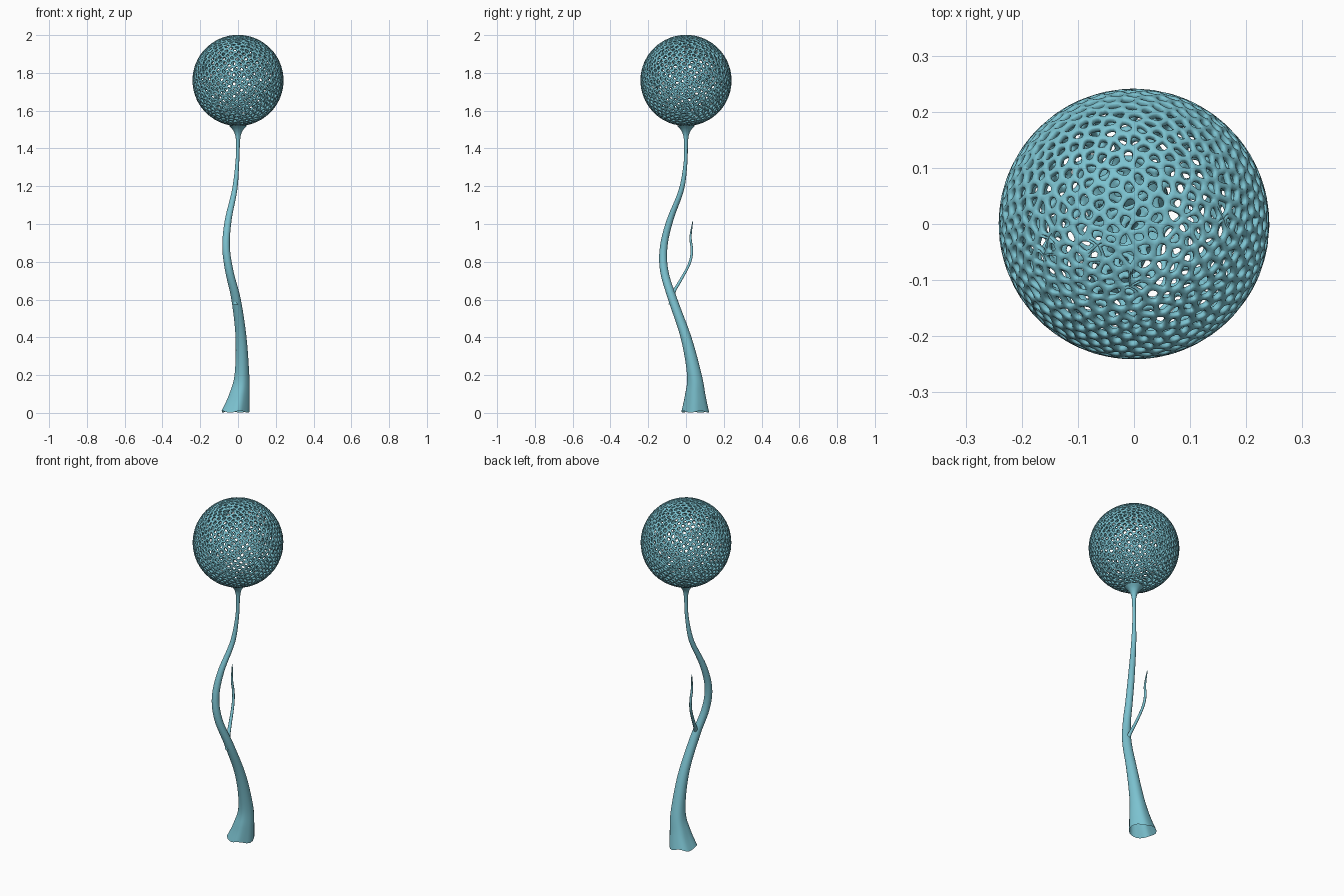
import bpy, bmesh, math, random
from mathutils import Vector

if "Cube" in bpy.data.objects:
    bpy.data.objects.remove(bpy.data.objects["Cube"])

random.seed(4)
teal = bpy.data.materials.new("soft teal")
teal.diffuse_color = (0.2, 0.54, 0.63, 1)
teal.use_nodes = True
teal.node_tree.nodes["Principled BSDF"].inputs["Base Color"].default_value = teal.diffuse_color


def finish(bm, name):
    me = bpy.data.meshes.new(name)
    bm.to_mesh(me)
    bm.free()
    me.materials.append(teal)
    me.shade_smooth()
    ob = bpy.data.objects.new(name, me)
    bpy.context.collection.objects.link(ob)
    return ob


def catmull(a, b, c, d, t):
    return 0.5 * (2 * b + (c - a) * t + (2 * a - 5 * b + 4 * c - d) * t * t
                  + (3 * b - a - 3 * c + d) * t ** 3)


def tube(name, path, sides, steps, lobes=0.0, close_tip=False):
    """Horizontal rings along a smoothed path of (x, y, z, radius)."""
    pts = [Vector(p) for p in path]
    pts = [pts[0]] + pts + [pts[-1]]
    samples = [catmull(*pts[i:i + 4], s / steps)
               for i in range(len(pts) - 3) for s in range(steps)] + [pts[-1]]
    bm = bmesh.new()
    rings = []
    for p in samples:
        fade = max(0, 1 - p.z / 0.35)          # lobed, wavy foot
        ring = []
        for k in range(sides):
            a = math.tau * k / sides
            r = p.w * (1 + lobes * fade * math.cos(5 * a + 0.6))
            z = p.z + 0.12 * lobes * fade * math.sin(4 * a)
            ring.append(bm.verts.new((p.x + r * math.cos(a), p.y + r * math.sin(a), z)))
        rings.append(ring)
    for lo, hi in zip(rings, rings[1:]):
        for k in range(sides):
            j = (k + 1) % sides
            bm.faces.new((lo[k], lo[j], hi[j], hi[k]))
    if close_tip:
        bm.faces.new(rings[-1])
    return finish(bm, name)


# Winding trunk, open at the foot, flaring into the globe
tube("trunk", [
    (-0.015, 0.05, 0.006, 0.073), (0.005, 0.05, 0.09, 0.055), (0.02, 0.045, 0.2, 0.039),
    (0.016, 0.0, 0.4, 0.029), (-0.01, -0.07, 0.6, 0.025), (-0.046, -0.115, 0.75, 0.022),
    (-0.063, -0.118, 0.88, 0.020), (-0.052, -0.085, 1.02, 0.018),
    (-0.018, -0.025, 1.18, 0.014), (-0.004, -0.003, 1.32, 0.010), (0, 0, 1.42, 0.010),
    (0, 0, 1.47, 0.015), (0, 0, 1.5, 0.029), (0, 0, 1.522, 0.05)], 24, 6, 0.05)

# Thin side shoot
tube("side_shoot", [
    (-0.012, -0.08, 0.575, 0.013), (-0.018, -0.065, 0.64, 0.011), (-0.03, -0.03, 0.70, 0.009),
    (-0.045, 0.018, 0.79, 0.0075), (-0.052, 0.031, 0.86, 0.007),
    (-0.056, 0.024, 0.93, 0.006), (-0.062, 0.036, 1.015, 0.002)], 10, 5, 0, True)

# Globe: jittered points on a sphere -> hull -> cell net with holes
R, N, CENTRE = 0.2415, 1000, Vector((0, 0, 1.76))
hull = bmesh.new()
for i in range(N):
    h = 1 - 2 * (i + 0.5) / N
    a = i * math.pi * (3 - math.sqrt(5))
    s = math.sqrt(1 - h * h)
    v = Vector((s * math.cos(a), s * math.sin(a), h))
    v += Vector([random.uniform(-0.03, 0.03) for _ in range(3)])
    hull.verts.new(v.normalized())
bmesh.ops.convex_hull(hull, input=hull.verts[:])
hull.normal_update()
hull.faces.index_update()

net = bmesh.new()
corners = []
for f in hull.faces:
    n = f.normal if f.normal.dot(f.calc_center_median()) > 0 else -f.normal
    corners.append(net.verts.new(CENTRE + n * R))
for v in hull.verts:
    n = v.co.normalized()
    u = n.orthogonal().normalized()
    w = n.cross(u)
    loop = sorted((corners[f.index] for f in v.link_faces),
                  key=lambda c: math.atan2((c.co - CENTRE).dot(w), (c.co - CENTRE).dot(u)))
    if len(loop) < 3:
        continue
    mid = sum((c.co for c in loop), Vector()) / len(loop)
    inner = [net.verts.new(c.co.lerp(mid, 0.38)) for c in loop]
    for k in range(len(loop)):
        j = (k + 1) % len(loop)
        net.faces.new((loop[k], loop[j], inner[j], inner[k]))
hull.free()
globe = finish(net, "lattice_globe")
solid = globe.modifiers.new("thickness", 'SOLIDIFY')
solid.thickness = 0.012
solid.offset = -1
sub = globe.modifiers.new("rounding", 'SUBSURF')
sub.levels = sub.render_levels = 1
